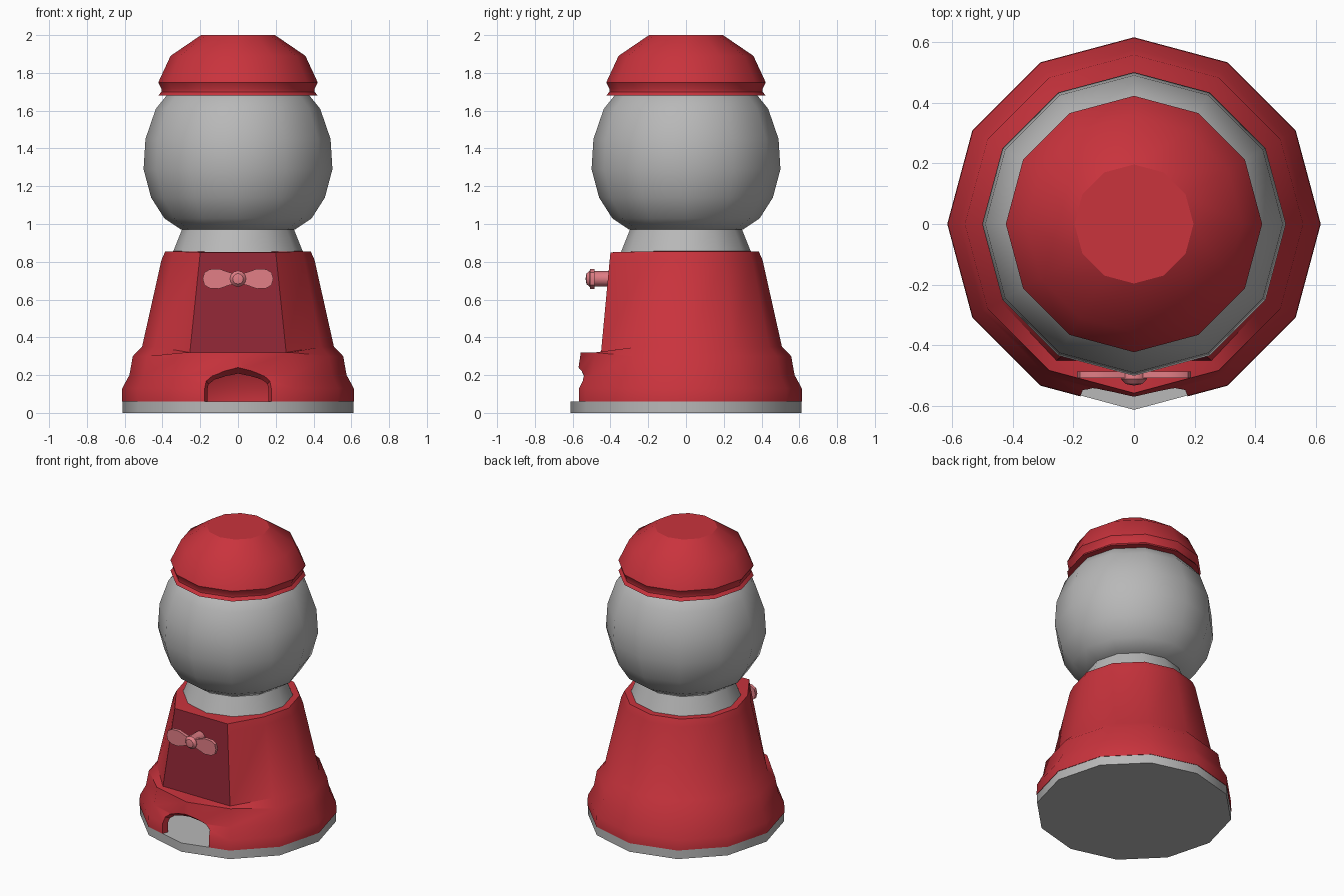
import bpy, bmesh, math
from mathutils import Vector

if "Cube" in bpy.data.objects:
    bpy.data.objects.remove(bpy.data.objects["Cube"])

SIDES = 12


def material(name, rgb):
    m = bpy.data.materials.new(name)
    m.diffuse_color = (*rgb, 1)
    m.use_nodes = True
    m.node_tree.nodes["Principled BSDF"].inputs["Base Color"].default_value = m.diffuse_color
    return m


RED = material("red", (0.585, 0.033, 0.046))
DARK = material("dark_red", (0.28, 0.02, 0.035))
GREY = material("grey", (0.48, 0.48, 0.48))
PINK = material("pink", (0.76, 0.21, 0.24))


def finish(bm, name, *mats):
    bmesh.ops.remove_doubles(bm, verts=bm.verts, dist=1e-5)
    bmesh.ops.recalc_face_normals(bm, faces=bm.faces)
    me = bpy.data.meshes.new(name)
    bm.to_mesh(me)
    bm.free()
    ob = bpy.data.objects.new(name, me)
    bpy.context.collection.objects.link(ob)
    for m in mats:
        me.materials.append(m)
    return ob


def smooth(ob, angle=35):
    bpy.ops.object.select_all(action='DESELECT')
    ob.select_set(True)
    bpy.context.view_layer.objects.active = ob
    bpy.ops.object.shade_smooth_by_angle(angle=math.radians(angle))


def lathe(profile, tweak=None):
    """Turn (radius, z) points around z; tweak may move single ring points."""
    bm = bmesh.new()
    rings = []
    for i, (r, z) in enumerate(profile):
        ring = []
        for k in range(SIDES):
            a = 2 * math.pi * k / SIDES
            co = Vector((r * math.cos(a), r * math.sin(a), z))
            if tweak:
                co = tweak(i, k, co)
            ring.append(bm.verts.new(co))
        rings.append(ring)
    for a, b in zip(rings, rings[1:]):
        for k in range(SIDES):
            n = (k + 1) % SIDES
            bm.faces.new((a[k], a[n], b[n], b[k]))
    # collapse the pole triangles cleanly
    bmesh.ops.remove_doubles(bm, verts=bm.verts, dist=1e-5)
    return bm


# base plate
smooth(finish(lathe([(0, 0), (0.612, 0), (0.612, 0.06), (0, 0.06)]), "base_plate", GREY))

# body: hollow skirt below, tapered housing above, flattened at the front
BODY = [(0, 0.28), (0.50, 0.28), (0.53, 0.2), (0.57, 0.13), (0.57, 0.06),
        (0.615, 0.06), (0.613, 0.13), (0.575, 0.2), (0.557, 0.30),
        (0.508, 0.35), (0.405, 0.81), (0.385, 0.855), (0, 0.862)]
FLAT = {9: (0.255, -0.45, 0.32), 10: (0.205, -0.405, 0.80), 11: (0.2, -0.40, 0.85)}


def flatten_front(i, k, co):
    if k in (8, 9, 10):
        if i == 8:
            co.z = 0.32
        elif i in FLAT:
            x, y, z = FLAT[i]
            co = Vector((x * (k - 9), y, z))
    return co


bm = lathe(BODY, flatten_front)
bmesh.ops.recalc_face_normals(bm, faces=bm.faces)
for f in bm.faces:
    c = f.calc_center_median()
    if c.z > 0.4 and f.normal.y < -0.95:
        f.material_index = 1
body = finish(bm, "body", RED, DARK)

# arched outlet, cut with a tapering block
ARCH = [(-1, 0), (-1, 0.72), (-0.82, 0.88), (-0.42, 0.97), (0, 1),
        (0.42, 0.97), (0.82, 0.88), (1, 0.72), (1, 0)]
bm = bmesh.new()
ends = [[bm.verts.new((x * w, y, 0.03 + z * (h - 0.03))) for x, z in ARCH]
        for y, w, h in ((-0.70, 0.23, 0.34), (-0.45, 0.13, 0.15))]
bm.faces.new(ends[0])
bm.faces.new(ends[1])
for k in range(len(ARCH)):
    n = (k + 1) % len(ARCH)
    bm.faces.new((ends[0][k], ends[0][n], ends[1][n], ends[1][k]))
cutter = finish(bm, "outlet_cutter", RED)
cutter.hide_render = True
mod = body.modifiers.new("outlet", 'BOOLEAN')
mod.operation = 'DIFFERENCE'
mod.solver = 'EXACT'
mod.object = cutter
bpy.context.view_layer.objects.active = body
bpy.ops.object.modifier_apply(modifier=mod.name)
bpy.data.objects.remove(cutter)
smooth(body)

# neck and globe
smooth(finish(lathe([(0, 0.85), (0.345, 0.85), (0.295, 0.975), (0, 0.975)]), "neck", GREY))
GLOBE = [(0, 0.97), (0.30, 0.97), (0.39, 1.03), (0.46, 1.14), (0.50, 1.29),
         (0.49, 1.45), (0.435, 1.61), (0.37, 1.69), (0.2, 1.79), (0, 1.82)]
smooth(finish(lathe(GLOBE), "globe", GREY))

# lid
LID = [(0, 1.68), (0.422, 1.68), (0.405, 1.70), (0.405, 1.715), (0.422, 1.75),
       (0.357, 1.89), (0.196, 2.0), (0, 2.0)]
smooth(finish(lathe(LID), "lid", RED))

# turning handle: stem with domed knob, and two blades
stem = finish(lathe([(0, 0.40), (0.04, 0.40), (0.04, 0.48), (0.043, 0.49),
                     (0.043, 0.51), (0.028, 0.527), (0, 0.532)]), "handle_stem", PINK)
stem.rotation_euler.x = math.pi / 2
stem.location.z = 0.71
smooth(stem)

BLADE = [(0, 0.022), (0.05, 0.035), (0.10, 0.053), (0.15, 0.05), (0.178, 0.033), (0.187, 0)]
OUTLINE = BLADE + [(x, -z) for x, z in reversed(BLADE[:-1])]
for side, name in ((-1, "left_blade"), (1, "right_blade")):
    bm = bmesh.new()
    face = bm.faces.new([bm.verts.new((side * x, -0.485, 0.71 + z)) for x, z in OUTLINE])
    new = bmesh.ops.extrude_face_region(bm, geom=[face])["geom"]
    moved = [g for g in new if isinstance(g, bmesh.types.BMVert)]
    bmesh.ops.translate(bm, verts=moved, vec=(0, -0.022, 0))
    smooth(finish(bm, name, PINK))
